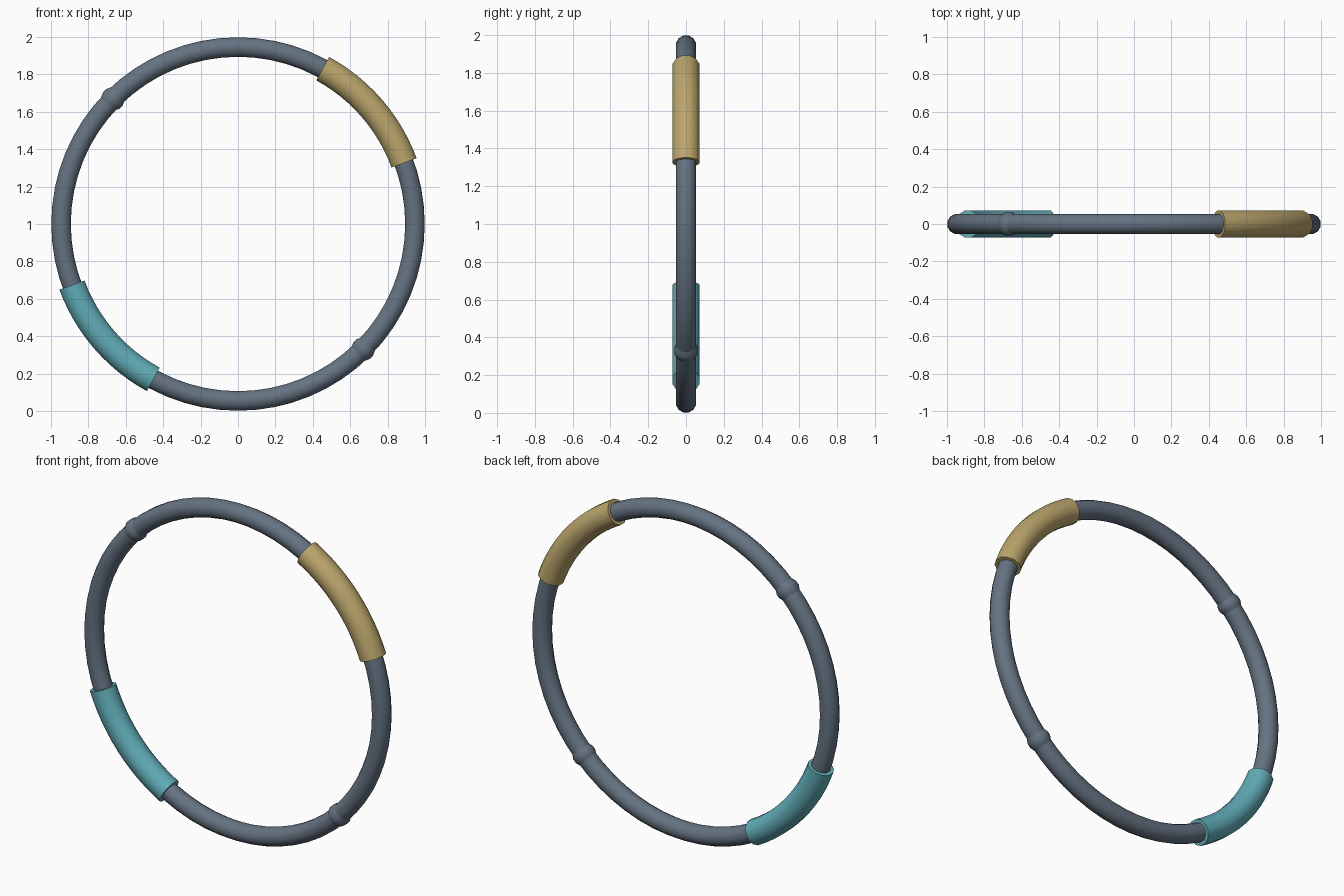
import bpy, bmesh
from math import cos, sin, radians, pi

if "Cube" in bpy.data.objects:
    bpy.data.objects.remove(bpy.data.objects["Cube"])

R = 0.946      # centre-line radius of the hoop
SIDES = 12


def arc_tube(name, stations, color=None, closed=False):
    """Sweep a round section along the hoop; stations are (angle in degrees, tube radius)."""
    bm = bmesh.new()
    rings = []
    for deg, r in stations:
        a = radians(deg)
        ring = []
        for i in range(SIDES):
            t = 2 * pi * (i + 0.5) / SIDES
            d = R + r * cos(t)
            ring.append(bm.verts.new((d * cos(a), r * sin(t), 1 + d * sin(a))))
        rings.append(ring)
    pairs = list(zip(rings, rings[1:]))
    if closed:
        pairs.append((rings[-1], rings[0]))
    else:
        bm.faces.new(rings[0])
        bm.faces.new(rings[-1])
    for p, q in pairs:
        for i in range(SIDES):
            j = (i + 1) % SIDES
            bm.faces.new((p[i], p[j], q[j], q[i]))
    bmesh.ops.recalc_face_normals(bm, faces=bm.faces)
    me = bpy.data.meshes.new(name)
    bm.to_mesh(me)
    bm.free()
    ob = bpy.data.objects.new(name, me)
    bpy.context.collection.objects.link(ob)
    if color:
        mat = bpy.data.materials.new(name + "_colour")
        mat.diffuse_color = (*color, 1)
        mat.use_nodes = True
        mat.node_tree.nodes["Principled BSDF"].inputs["Base Color"].default_value = mat.diffuse_color
        me.materials.append(mat)
    bpy.ops.object.select_all(action='DESELECT')
    ob.select_set(True)
    bpy.context.view_layer.objects.active = ob
    bpy.ops.object.shade_smooth_by_angle(angle=radians(35))
    return ob


STEEL = (0.13, 0.17, 0.22)

# Main hoop
arc_tube("hoop", [(360 * i / 64, 0.054) for i in range(64)], STEEL, closed=True)

# Small flared joints where the two halves meet
for name, mid in (("upper_joint", 135), ("lower_joint", 315)):
    arc_tube(name, [(mid - 2.6, 0.05), (mid - 0.8, 0.064), (mid + 0.8, 0.064), (mid + 2.6, 0.05)], STEEL)

# Thicker coloured grips on opposite sides
for name, mid, col in (("gold_grip", 40.8, (0.50, 0.38, 0.15)),
                       ("teal_grip", 220.8, (0.12, 0.42, 0.48))):
    arc_tube(name, [(mid - 20.6 + 41.2 * i / 12, 0.074) for i in range(13)], col)
